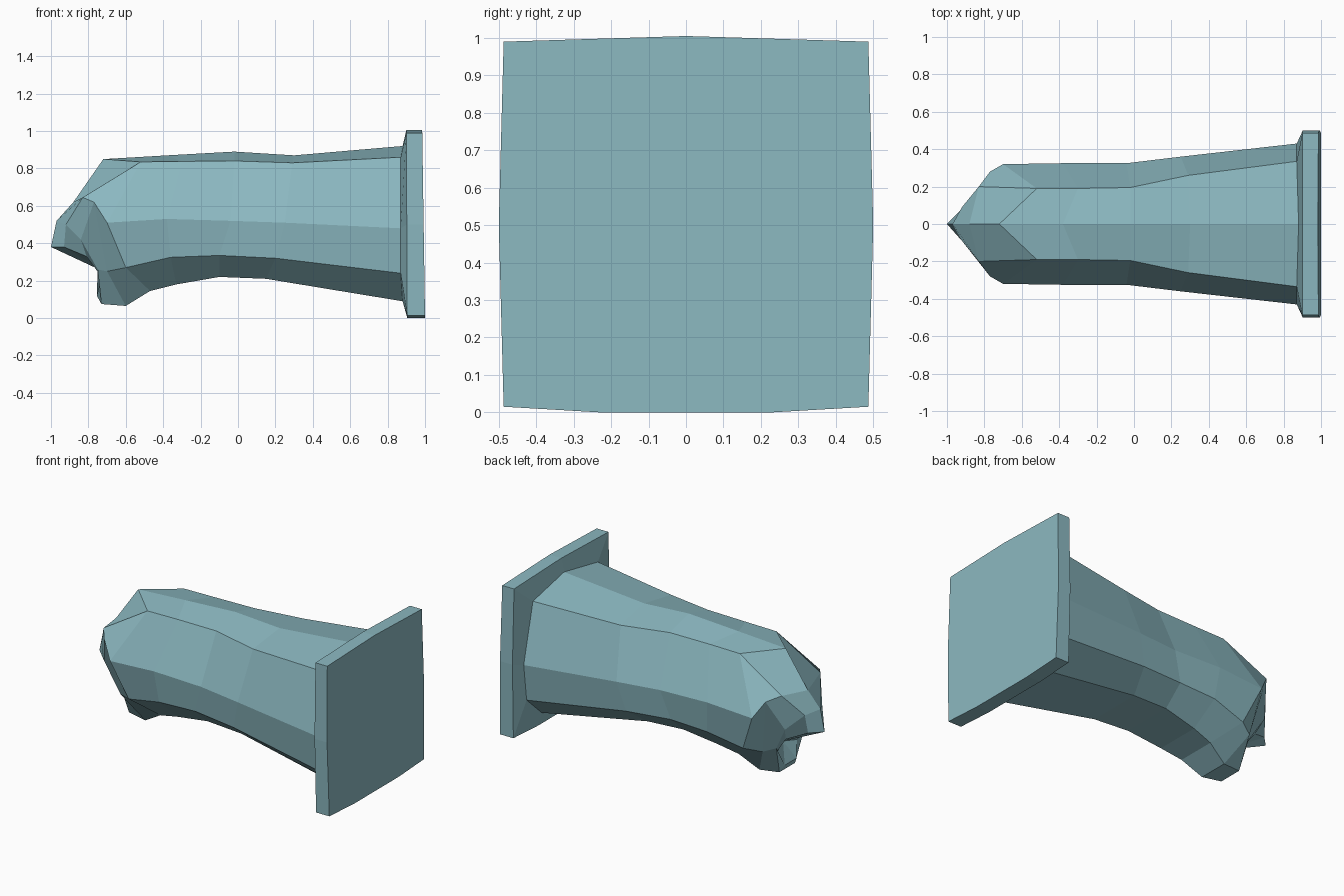
import bpy
import bmesh

if "Cube" in bpy.data.objects:
    bpy.data.objects.remove(bpy.data.objects["Cube"], do_unlink=True)


def make_material(name, colour):
    mat = bpy.data.materials.new(name)
    mat.use_nodes = True
    mat.diffuse_color = colour
    shader = next(n for n in mat.node_tree.nodes if n.type == "BSDF_PRINCIPLED")
    shader.inputs["Base Color"].default_value = colour
    return mat


def full_ring(half):
    """Mirror a half section across the centre plane into a closed ring."""
    mirrored = [(x, -y, z) for x, y, z in reversed(half) if y > 0]
    return list(half) + mirrored


def loft(name, half_sections, material, end_centre):
    """Skin the sections with flat quads and close the last one with a fan."""
    bm = bmesh.new()
    rings = [[bm.verts.new(p) for p in full_ring(h)] for h in half_sections]
    for ring, following in zip(rings, rings[1:]):
        for i in range(len(ring)):
            j = (i + 1) % len(ring)
            bm.faces.new((ring[i], ring[j], following[j], following[i]))
    centre = bm.verts.new(end_centre)
    last = rings[-1]
    for i in range(len(last)):
        bm.faces.new((last[i], last[(i + 1) % len(last)], centre))
    bmesh.ops.recalc_face_normals(bm, faces=bm.faces)
    mesh = bpy.data.meshes.new(name)
    bm.to_mesh(mesh)
    bm.free()
    mesh.materials.append(material)
    obj = bpy.data.objects.new(name, mesh)
    bpy.context.scene.collection.objects.link(obj)
    return obj


teal = make_material("dusty teal", (0.26, 0.48, 0.53, 1.0))

# Long edges of the trunk, from the plate to the snout
ridge = [(.88, 0, .92), (.3, 0, .87), (-.02, 0, .89), (-.38, 0, .87),
         (-.72, 0, .85), (-.88, 0, .62), (-.97, 0, .52), (-1, 0, .38)]
shoulder = [(.87, .335, .86), (.29, .26, .83), (-.02, .195, .84), (-.3, .19, .838),
            (-.52, .19, .835), (-.83, .2, .645), (-.92, .09, .5), (-.93, .07, .38)]
flank = [(.87, .43, .48), (.25, .36, .51), (-.04, .325, .52), (-.38, .325, .53),
         (-.7, .32, .51), (-.77, .28, .62), (-.84, .18, .42), (-.81, .13, .33)]
under_side = [(.87, .4, .24), (.2, .33, .32), (-.1, .3, .335), (-.36, .3, .325),
              (-.6, .27, .27), (-.7, .21, .25), (-.75, .14, .26), (-.73, .1, .22)]
belly = [(.88, .23, .09), (.15, .18, .21), (-.1, .17, .22), (-.33, .15, .18),
         (-.47, .13, .145), (-.6, .1, .065), (-.73, .08, .075), (-.755, .06, .12)]

# Trunk with an open, hollow snout
sections = list(zip(ridge, shoulder, flank, under_side, belly))
loft("trunk", sections, teal, (-.7, 0, .24))

# Square mounting plate with slightly bowed edges
outline = [(0, 1.005), (.487, .99), (.5, .5), (.487, .015), (.23, 0)]


def plate_section(top_x, bottom_x):
    return [(bottom_x + (top_x - bottom_x) * z, y, z) for y, z in outline]


loft("mounting_plate",
     [sections[0], plate_section(.9, .905), plate_section(.985, 1)],
     teal, (.9925, 0, .5))
